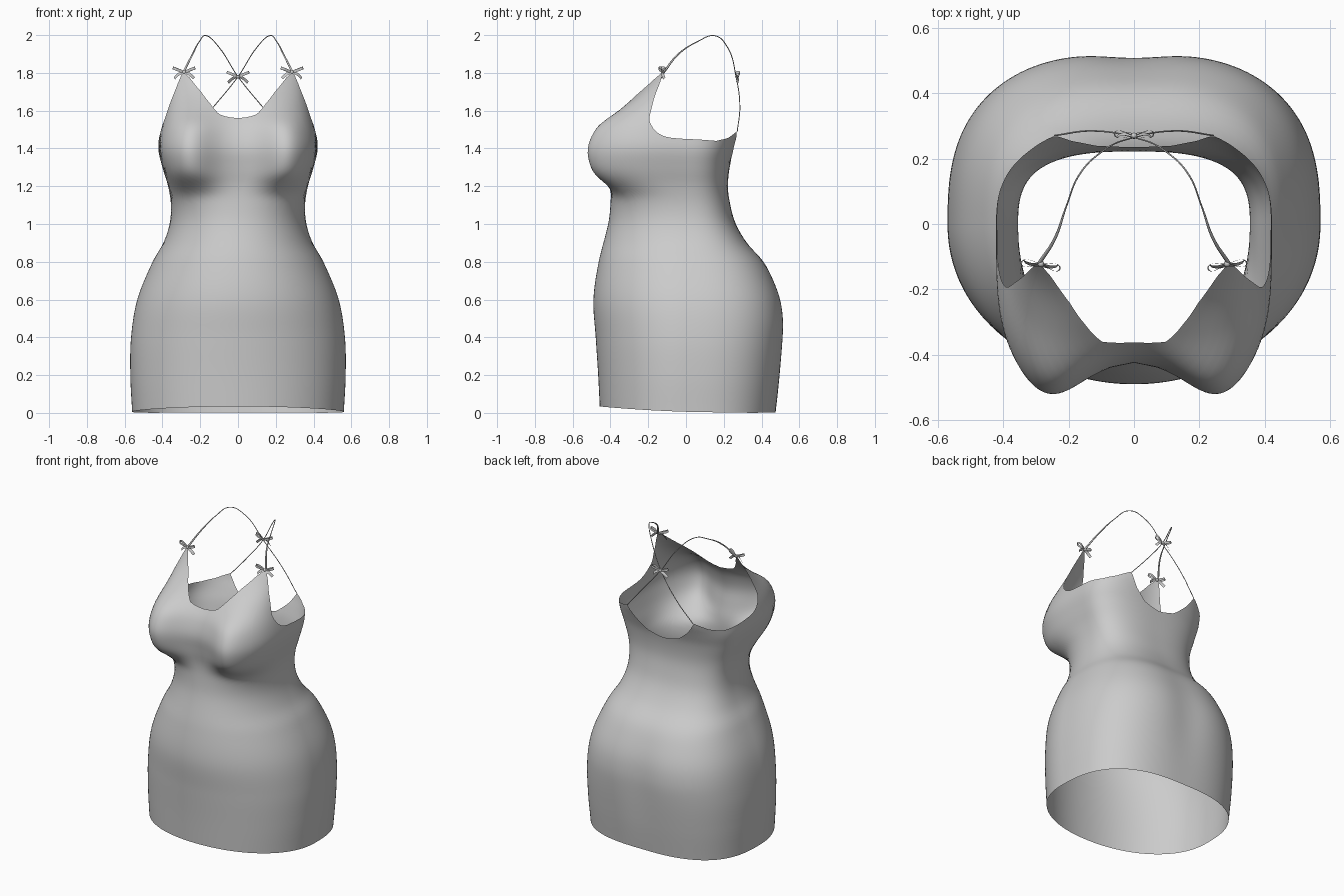
import bpy
import bmesh
from math import sin, cos, radians, exp, pi
from mathutils import Vector, Matrix

if "Cube" in bpy.data.objects:
    bpy.data.objects.remove(bpy.data.objects["Cube"], do_unlink=True)

fabric = bpy.data.materials.new("light_grey_fabric")
fabric.use_nodes = True
GREY = (0.6, 0.6, 0.6, 1)
fabric.diffuse_color = GREY
fabric.node_tree.nodes["Principled BSDF"].inputs["Base Color"].default_value = GREY


def smooth_lookup(table, t):
    """Hermite interpolation through (t, value) pairs."""
    t = min(max(t, table[0][0]), table[-1][0])
    last = len(table) - 1
    i = next(k for k in range(last) if t <= table[k + 1][0])

    def slope(k):
        a, b = table[max(k - 1, 0)], table[min(k + 1, last)]
        return (b[1] - a[1]) / (b[0] - a[0])
    (t0, p0), (t1, p1) = table[i], table[i + 1]
    h = t1 - t0
    u = (t - t0) / h
    return ((2*u**3 - 3*u**2 + 1) * p0 + (u**3 - 2*u**2 + u) * h * slope(i)
            + (3*u**2 - 2*u**3) * p1 + (u**3 - u**2) * h * slope(i + 1))


def linear_lookup(table, t):
    for (t0, p0), (t1, p1) in zip(table, table[1:]):
        if t <= t1:
            return p0 + (p1 - p0) * (t - t0) / (t1 - t0)
    return table[-1][1]


# Body outline by height: half width, front depth, back depth
WIDTH = [(0, .56), (.2, .57), (.4, .566), (.6, .533), (.8, .452), (.9, .395), (1, .362),
         (1.1, .355), (1.2, .37), (1.3, .4), (1.4, .422), (1.5, .41), (1.6, .387), (1.82, .348)]
FRONT = [(0, .455), (.2, .465), (.4, .478), (.6, .49), (.8, .462), (1, .412), (1.1, .4), (1.2, .398),
         (1.3, .41), (1.4, .42), (1.5, .395), (1.56, .36), (1.6, .328), (1.7, .25), (1.82, .155)]
BACK = [(0, .475), (.2, .5), (.4, .52), (.5, .522), (.6, .507), (.7, .47), (.8, .415), (.9, .325),
        (1, .265), (1.1, .235), (1.2, .222), (1.32, .235), (1.4, .262), (1.5, .3), (1.82, .3)]
# Squareness of the front and fullness of the bust by height
SQUARE = [(0, 2.1), (.9, 2.1), (1.15, 2.5), (1.3, 4), (1.45, 4), (1.55, 3.4), (1.65, 3),
          (1.75, 2.7), (1.82, 2.7)]
BUST = [(1.1, 0), (1.15, .008), (1.2, .05), (1.25, .098), (1.3, .117), (1.36, .12), (1.45, .115),
        (1.53, .1), (1.6, .055), (1.7, .012), (1.82, 0)]
# Upper edge by angle, from centre back (-90) to centre front (90)
TOP_EDGE = [(-90, 1.32), (-80, 1.345), (-70, 1.41), (-60, 1.49), (-45, 1.455), (-28, 1.44),
            (0, 1.45), (4, 1.465), (8, 1.49), (15.5, 1.55), (22, 1.63), (29, 1.7), (33, 1.75),
            (39, 1.81), (50, 1.775), (66, 1.7), (76, 1.64), (84, 1.58), (90, 1.56)]


def body_point(deg, z):
    a = radians(deg)
    c, s = max(cos(a), 0), sin(a)
    power = 2 / (smooth_lookup(SQUARE, z) if s > 0 else 2.7)
    x = smooth_lookup(WIDTH, z) * c ** power
    if s > 0:
        y = -smooth_lookup(FRONT, z) * s ** power
        y -= smooth_lookup(BUST, z) * s ** .5 * exp(-((x - .275) / .15) ** 2)
    else:
        y = smooth_lookup(BACK, z) * (-s) ** power
        y -= .015 * exp(-(x / .13) ** 2 - ((z - .5) / .3) ** 2)
    return Vector((0 if c < 1e-6 else x, y, z))


def finish(bm, name):
    mesh = bpy.data.meshes.new(name)
    bm.to_mesh(mesh)
    bm.free()
    mesh.materials.append(fabric)
    mesh.polygons.foreach_set("use_smooth", [True] * len(mesh.polygons))
    obj = bpy.data.objects.new(name, mesh)
    bpy.context.collection.objects.link(obj)
    return obj


def skin(bm, rows):
    grid = [[bm.verts.new(p) for p in row] for row in rows]
    for r0, r1 in zip(grid, grid[1:]):
        for i in range(len(r0) - 1):
            bm.faces.new((r0[i], r0[i + 1], r1[i + 1], r1[i]))


# Dress body: one half, mirrored
ROWS = 60
columns = []
for step in range(-60, 61):
    deg = step * 1.5
    s = sin(radians(deg))
    top = linear_lookup(TOP_EDGE, deg)
    hem = .006 + .016 * s + .012 * s * s
    columns.append([body_point(deg, hem + (top - hem) * k / ROWS) for k in range(ROWS + 1)])
bm = bmesh.new()
skin(bm, columns)
bmesh.ops.recalc_face_normals(bm, faces=bm.faces)
# An open sheet: make sure the faces look outward
probe = min(bm.faces, key=lambda f: (f.calc_center_median() - Vector((.57, 0, .3))).length)
if probe.normal.x < 0:
    bmesh.ops.reverse_faces(bm, faces=bm.faces)
dress = finish(bm, "dress_body")
mirror = dress.modifiers.new("mirror", "MIRROR")
mirror.use_clip = True
mirror.merge_threshold = .0005

# Thin straps, crossing at the back
STRAP = [(.29, -.12, 1.8), (.24, -.04, 1.9), (.205, .06, 1.965), (.168, .15, 1.997), (.1, .22, 1.935),
         (0, .265, 1.78), (-.13, .285, 1.62), (-.243, .271, 1.488)]
for side, label in ((1, "left"), (-1, "right")):
    curve = bpy.data.curves.new(label + "_strap", "CURVE")
    curve.dimensions = "3D"
    curve.bevel_depth = .0025
    curve.bevel_resolution = 1
    curve.resolution_u = 8
    spline = curve.splines.new("BEZIER")
    spline.bezier_points.add(len(STRAP) - 1)
    for k, (bp, (x, y, z)) in enumerate(zip(spline.bezier_points, STRAP)):
        bp.co = (side * x, y, z)
        bp.handle_left_type = bp.handle_right_type = "AUTO"
        bp.radius = (2.4, 1.8, 1)[min(k, 2)]
    curve.materials.append(fabric)
    bpy.context.collection.objects.link(bpy.data.objects.new(label + "_strap", curve))


# Small ribbon bows: loops open upward, tails hang down
def add_bow(name, place, turn):
    bm = bmesh.new()
    for side in (1, -1):
        loop = []
        for k in range(17):
            a = 2 * pi * k / 16
            reach = .03 * (1 - cos(a))
            loop.append(Vector((side * reach, .009 * sin(a) * (1 - cos(a)) - reach * .1, reach * .4)))
        tail = [Vector((side * .052 * u, -.006 * sin(pi * u), -.032 * u + .008 * sin(pi * u)))
                for u in (0, .25, .5, .75, 1)]
        across = Vector((side * -.002, 0, .007))
        skin(bm, [[p - across for p in loop], [p + across for p in loop]])
        across = Vector((side * .004, .005, .006))
        skin(bm, [[p - across for p in tail], [p + across for p in tail]])
    bmesh.ops.create_uvsphere(bm, u_segments=10, v_segments=6, radius=.01)
    bow = finish(bm, name)
    bow.matrix_world = Matrix.Translation(place) @ Matrix.Rotation(turn, 4, "Z")


add_bow("left_bow", (.285, -.122, 1.803), radians(8))
add_bow("right_bow", (-.285, -.122, 1.803), radians(-8))
add_bow("back_bow", (0, .27, 1.78), pi)
